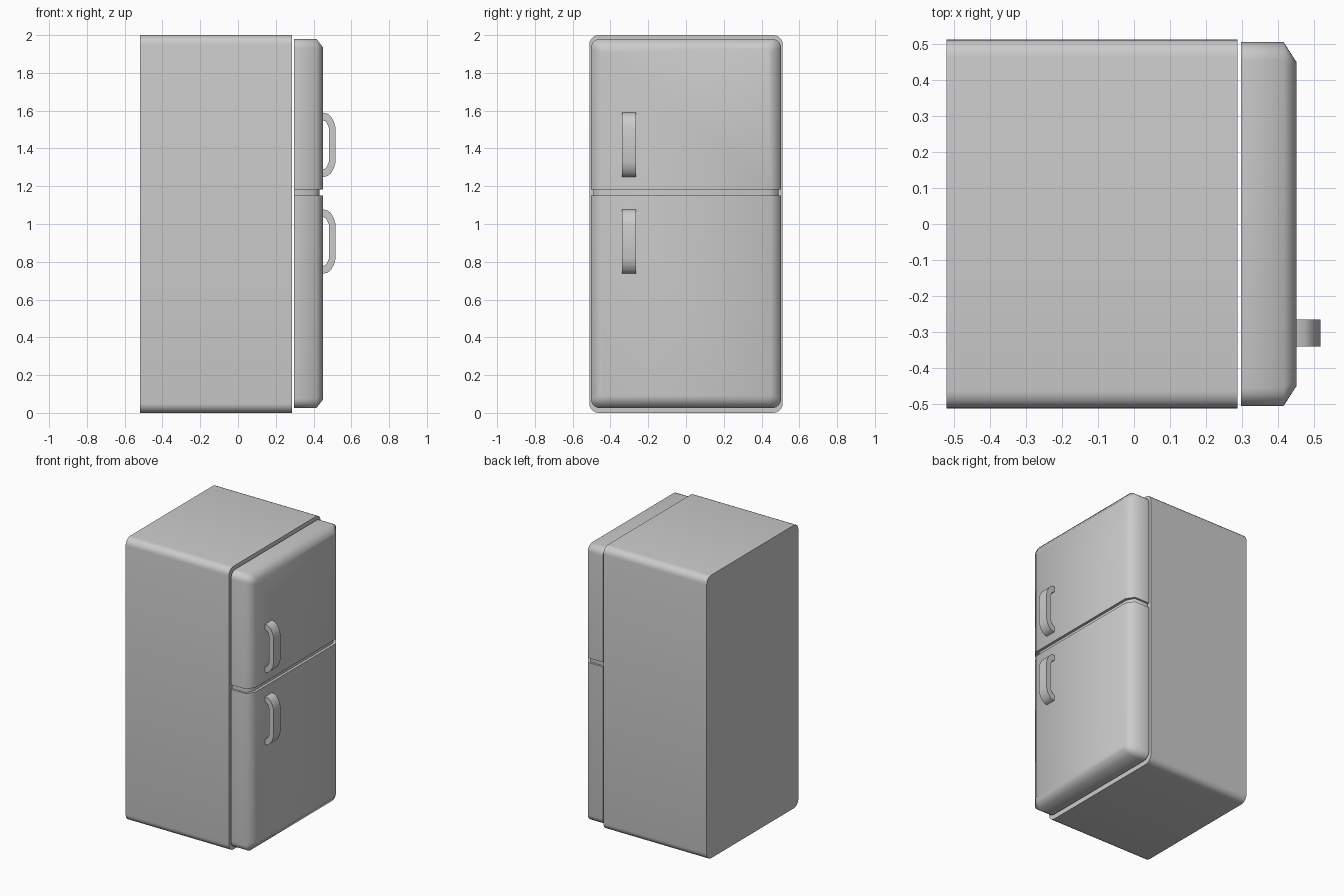
import bpy, bmesh, math
from mathutils import Vector

if "Cube" in bpy.data.objects:
    bpy.data.objects.remove(bpy.data.objects["Cube"])


def finish(bm, name, angle):
    bmesh.ops.recalc_face_normals(bm, faces=bm.faces)
    me = bpy.data.meshes.new(name)
    bm.to_mesh(me)
    bm.free()
    me.shade_smooth()
    me.set_sharp_from_angle(angle=math.radians(angle))
    ob = bpy.data.objects.new(name, me)
    bpy.context.collection.objects.link(ob)
    return ob


def rounded_ring(x, half_y, z0, z1, r, seg=5):
    """Rounded rectangle in the YZ plane at a given x."""
    pts = []
    corners = [(half_y - r, z1 - r), (r - half_y, z1 - r),
               (r - half_y, z0 + r), (half_y - r, z0 + r)]
    for i, (cy, cz) in enumerate(corners):
        for k in range(seg + 1):
            a = math.pi / 2 * (i + k / seg)
            pts.append(Vector((x, cy + r * math.cos(a), cz + r * math.sin(a))))
    return pts


def slab(name, rings, cut_lo=None, cut_hi=None, angle=50):
    """Loft the rings along x, optionally keeping only a z range."""
    bm = bmesh.new()
    loops = [[bm.verts.new(p) for p in rounded_ring(*r)] for r in rings]
    for a, b in zip(loops, loops[1:]):
        for i in range(len(a)):
            j = (i + 1) % len(a)
            bm.faces.new((a[i], a[j], b[j], b[i]))
    bm.faces.new(loops[0])
    bm.faces.new(loops[-1])
    for z, side in ((cut_lo, -1), (cut_hi, 1)):
        if z is None:
            continue
        res = bmesh.ops.bisect_plane(
            bm, geom=bm.verts[:] + bm.edges[:] + bm.faces[:],
            plane_co=(0, 0, z), plane_no=(0, 0, side), clear_outer=True)
        edges = [e for e in res['geom_cut'] if isinstance(e, bmesh.types.BMEdge)]
        bmesh.ops.contextual_create(bm, geom=edges)
    return finish(bm, name, angle)


# Cabinet body
slab("cabinet", [(-0.52, 0.512, 0, 2, 0.05), (0.287, 0.512, 0, 2, 0.05)])

# Two doors cut from one chamfered front, with a recessed strip between them
front = [(0.297, 0.504, 0.025, 1.98, 0.05),
         (0.415, 0.504, 0.025, 1.98, 0.05),
         (0.451, 0.448, 0.072, 1.933, 0.025)]
slab("freezer_door", front, cut_lo=1.182, angle=65)
slab("fridge_door", front, cut_hi=1.15, angle=65)
recess = [(0.297, 0.49, 0.025, 1.98, 0.05),
          (0.405, 0.49, 0.025, 1.98, 0.05),
          (0.432, 0.44, 0.072, 1.933, 0.025)]
slab("door_divider", recess, cut_lo=1.15, cut_hi=1.182, angle=65)

# Curved grab handles: mirrored half profiles (x, height from centre)
OUTER = [(0.447, 0.171), (0.474, 0.165), (0.492, 0.15), (0.508, 0.122), (0.517, 0.09)]
INNER = [(0.447, 0.13), (0.461, 0.126), (0.472, 0.112), (0.482, 0.088)]


def handle(name, zc):
    bm = bmesh.new()
    # matching outer/inner stations along the bar
    inner = INNER[:2] + [(0.467, 0.12)] + INNER[2:]
    half = list(zip(OUTER, inner))
    path = half + [((o[0], -o[1]), (i[0], -i[1])) for o, i in reversed(half)]
    secs = []
    for (ox, oz), (ix, iz) in path:
        secs.append([bm.verts.new(p) for p in (
            (ox, -0.34, zc + oz), (ox, -0.265, zc + oz),
            (ix, -0.265, zc + iz), (ix, -0.34, zc + iz))])
    for a, b in zip(secs, secs[1:]):
        for i in range(4):
            j = (i + 1) % 4
            bm.faces.new((a[i], a[j], b[j], b[i]))
    bm.faces.new(secs[0])
    bm.faces.new(secs[-1])
    finish(bm, name, 40)


handle("freezer_handle", 1.419)
handle("fridge_handle", 0.907)
